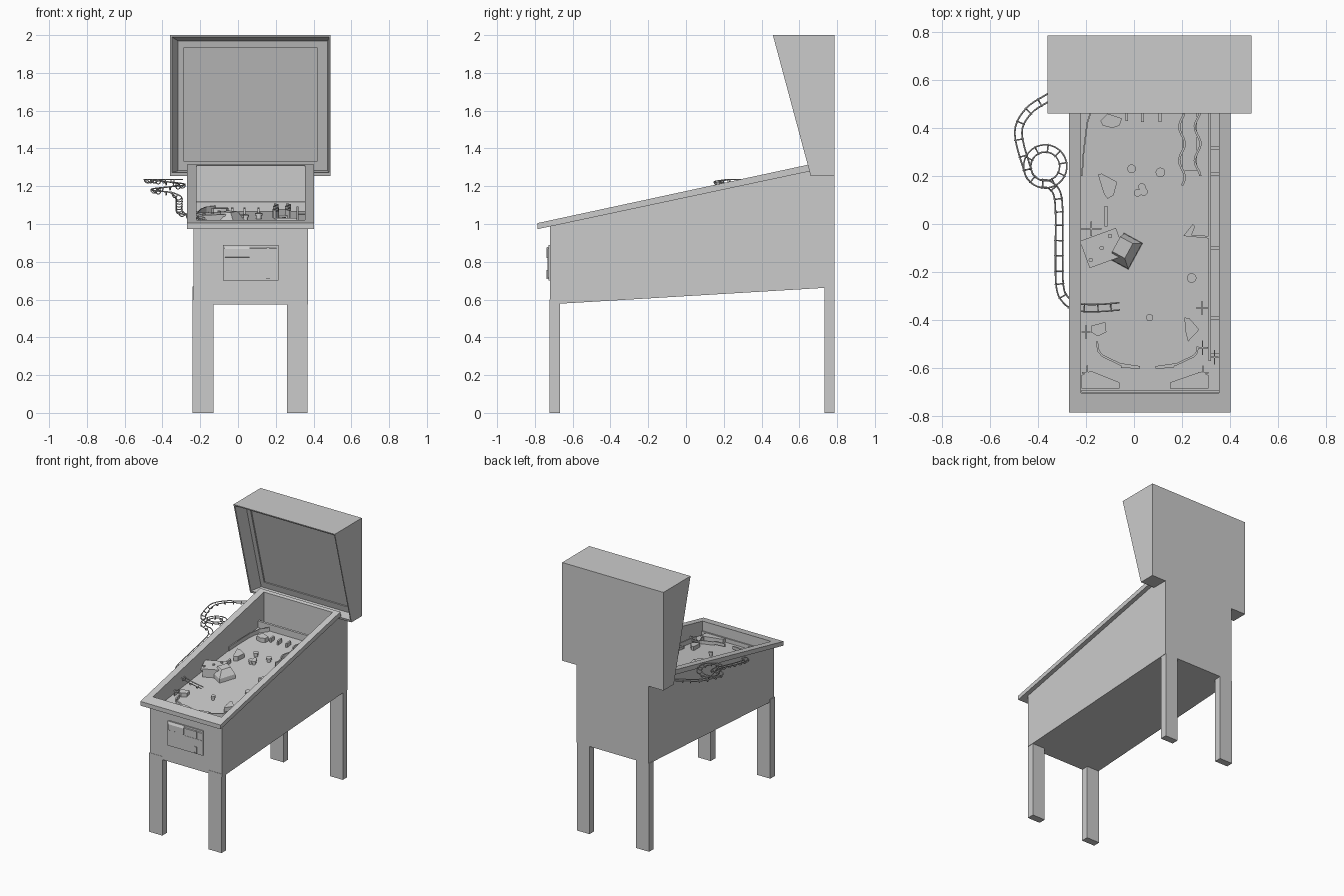
import bpy, bmesh, math
from mathutils import Vector

if "Cube" in bpy.data.objects:
    bpy.data.objects.remove(bpy.data.objects["Cube"])


def mesh_obj(name, verts, faces):
    me = bpy.data.meshes.new(name)
    me.from_pydata([tuple(v) for v in verts], [], faces)
    bm = bmesh.new()
    bm.from_mesh(me)
    bmesh.ops.recalc_face_normals(bm, faces=bm.faces)
    bm.to_mesh(me)
    bm.free()
    ob = bpy.data.objects.new(name, me)
    bpy.context.collection.objects.link(ob)
    return ob


def loft(name, rings):
    """Skin equal-sized rings of points and cap both ends."""
    n = len(rings[0])
    faces = [tuple(range(n)), tuple(range(len(rings) * n - n, len(rings) * n))]
    for r in range(len(rings) - 1):
        for i in range(n):
            j = (i + 1) % n
            faces.append((r * n + i, r * n + j, r * n + n + j, r * n + n + i))
    return mesh_obj(name, [p for r in rings for p in r], faces)


def side_prism(name, profile, x0, x1):
    return loft(name, [[(x, y, z) for y, z in profile] for x in (x0, x1)])


def box(name, x0, x1, y0, y1, z0, z1):
    return side_prism(name, [(y0, z0), (y1, z0), (y1, z1), (y0, z1)], x0, x1)


def field_z(y):
    return 0.92 + (y + 0.705) * 0.117


def plate(name, pts, h, base=-0.005):
    """Flat outline raised from the sloping playfield."""
    return loft(name, [[(x, y, field_z(y) + d) for x, y in pts] for d in (base, h)])


def path_normals(pts):
    out = []
    for i in range(len(pts)):
        d = Vector(pts[min(i + 1, len(pts) - 1)]) - Vector(pts[max(i - 1, 0)])
        out.append(Vector((-d.y, d.x, 0)).normalized())
    return out


def wall(name, pts, t, h, base=-0.005):
    p3 = [Vector((x, y, 0)) for x, y in pts]
    ns = path_normals(p3)
    left = [(p + n * t / 2).xy for p, n in zip(p3, ns)]
    right = [(p - n * t / 2).xy for p, n in zip(p3, ns)]
    return plate(name, left + right[::-1], h, base)


def disc(name, x, y, r, h, base=-0.005, n=16):
    a = [2 * math.pi * i / n for i in range(n)]
    return plate(name, [(x + r * math.cos(t), y + r * math.sin(t)) for t in a], h, base)


def tubes(name, paths, r):
    cu = bpy.data.curves.new(name, 'CURVE')
    cu.dimensions = '3D'
    cu.bevel_depth = r
    cu.bevel_resolution = 1
    cu.use_fill_caps = True
    for p in paths:
        s = cu.splines.new('POLY')
        s.points.add(len(p) - 1)
        for pt, c in zip(s.points, p):
            pt.co = (*c, 1)
    ob = bpy.data.objects.new(name, cu)
    bpy.context.collection.objects.link(ob)
    bpy.ops.object.select_all(action='DESELECT')
    bpy.context.view_layer.objects.active = ob
    ob.select_set(True)
    bpy.ops.object.convert(target='MESH')
    bpy.ops.object.shade_smooth_by_angle()


def smooth_path(pts, n=5):
    pts = [Vector(p) for p in pts]
    pts = [2 * pts[0] - pts[1]] + pts + [2 * pts[-1] - pts[-2]]
    out = []
    for i in range(1, len(pts) - 2):
        a, b, c, d = pts[i - 1:i + 3]
        for k in range(n):
            t = k / n
            out.append(0.5 * (2 * b + (c - a) * t + (2 * a - 5 * b + 4 * c - d) * t * t
                              + (3 * b - a - 3 * c + d) * t ** 3))
    return out + [pts[-2]]


def cut(ob, cutter):
    m = ob.modifiers.new('opening', 'BOOLEAN')
    m.operation = 'DIFFERENCE'
    m.solver = 'EXACT'
    m.object = cutter
    bpy.context.view_layer.objects.active = ob
    bpy.ops.object.modifier_apply(modifier=m.name)


# Cabinet and top rim, both hollowed by one opening down to the sloping playfield
cabinet = side_prism('cabinet', [(-0.72, 0.575), (0.785, 0.665), (0.785, 1.255), (0.66, 1.255),
                                 (0.655, 1.285), (-0.72, 0.988)], -0.235, 0.37)
rim = side_prism('top_rim', [(-0.785, 0.973), (0.66, 1.28), (0.652, 1.315), (-0.785, 1.005)], -0.27, 0.403)
opening = side_prism('opening_cutter', [(-0.705, field_z(-0.705)), (0.625, field_z(0.625)),
                                        (0.625, 1.5), (-0.705, 1.5)], -0.22, 0.355)
cut(cabinet, opening)
cut(rim, opening)
bpy.data.objects.remove(opening)

# Legs
for x0, x1, side in ((-0.24, -0.13, 'left'), (0.26, 0.367, 'right')):
    box('front_leg_' + side, x0, x1, -0.722, -0.667, 0, 0.6)
    box('back_leg_' + side, x0, x1, 0.732, 0.785, 0, 0.668)


# Backbox with a stepped display recess
def front_ring(x0, x1, z0, z1, d):
    def y(z):
        return 0.66 - (z - 1.255) * 0.2 / 0.745 + d
    return [(x0, y(z0), z0), (x1, y(z0), z0), (x1, y(z1), z1), (x0, y(z1), z1)]


loft('backbox', [
    [(-0.36, 0.785, 1.255), (0.49, 0.785, 1.255), (0.49, 0.785, 2), (-0.36, 0.785, 2)],
    front_ring(-0.36, 0.49, 1.255, 2.0, 0),
    front_ring(-0.35, 0.483, 1.272, 1.99, 0),
    front_ring(-0.318, 0.475, 1.282, 1.97, 0.08),
    front_ring(-0.285, 0.418, 1.33, 1.935, 0.08),
    front_ring(-0.285, 0.418, 1.33, 1.935, 0.09)])

# Coin door
box('coin_door', -0.08, 0.215, -0.728, -0.715, 0.70, 0.888)
side_prism('coin_door_panel', [(-0.72, 0.71), (-0.733, 0.715), (-0.733, 0.87), (-0.72, 0.88)], -0.072, 0.205)
side_prism('coin_door_hood', [(-0.73, 0.82), (-0.738, 0.825), (-0.738, 0.868), (-0.73, 0.882)], -0.07, 0.06)
box('coin_door_seam', 0.06, 0.205, -0.735, -0.72, 0.812, 0.816)
for z0, z1 in ((0.82, 0.875), (0.71, 0.757)):
    box('coin_slot', 0.15, 0.167, -0.739, -0.72, z0, z1)

# Lane rails, back panel and bottom bar
wall('shooter_lane_wall', [(0.315, -0.57), (0.315, 0.47)], 0.01, 0.035)
for i, (y0, y1) in enumerate(((-0.54, -0.395), (-0.385, -0.105), (-0.095, 0.205), (0.215, 0.31), (0.32, 0.46))):
    wall('shooter_lane_bed_%d' % i, [(0.337, y0), (0.337, y1)], 0.034, 0.012)
wall('back_panel', [(-0.219, 0.56), (0.354, 0.56)], 0.015, 0.05)
wall('bottom_bar', [(-0.219, -0.697), (0.354, -0.697)], 0.012, 0.03)
wall('back_left_arc', [(-0.217, 0.2), (-0.21, 0.3), (-0.195, 0.42), (-0.17, 0.5), (-0.12, 0.55)], 0.006, 0.03)

# Wavy ramp walls
for x, y0, amp in ((0.2, 0.16, 0.012), (0.265, 0.2, 0.012)):
    ys = [y0 + (0.52 - y0) * i / 20 for i in range(21)]
    wall('wavy_ramp_wall', [(x + amp * math.sin((y - 0.16) * 45), y) for y in ys], 0.009, 0.045)
wall('ramp_bed', [(0.232, 0.22), (0.232, 0.54)], 0.06, 0.015)

# Aprons, guides, flippers and slingshots
plate('apron_left', [(-0.219, -0.63), (-0.18, -0.612), (-0.06, -0.66), (-0.06, -0.685), (-0.219, -0.685)], 0.03)
plate('apron_right', [(0.31, -0.63), (0.28, -0.615), (0.15, -0.66), (0.15, -0.685), (0.31, -0.685)], 0.03)
wall('lane_guide_left', [(-0.155, -0.49), (-0.148, -0.53), (-0.13, -0.55), (-0.05, -0.588)], 0.009, 0.025)
wall('lane_guide_right', [(0.265, -0.51), (0.262, -0.535), (0.25, -0.55), (0.17, -0.588)], 0.009, 0.025)
plate('flipper_left', [(-0.055, -0.58), (0.025, -0.592), (0.025, -0.602), (-0.055, -0.6)], 0.03, 0.008)
plate('flipper_right', [(0.175, -0.58), (0.09, -0.592), (0.09, -0.602), (0.165, -0.6)], 0.03, 0.008)
plate('slingshot_left', [(-0.18, -0.425), (-0.12, -0.408), (-0.115, -0.45), (-0.15, -0.468), (-0.18, -0.45)], 0.03)
plate('slingshot_right', [(0.21, -0.39), (0.23, -0.392), (0.272, -0.44), (0.225, -0.49), (0.215, -0.45)], 0.03)

# Thin gates, each a crossbar with a stem
for x, y, w in ((-0.178, -0.02, 0.042), (0.283, -0.35, 0.025), (-0.195, -0.62, 0.022),
                (0.288, -0.62, 0.022), (0.335, -0.555, 0.018), (0.285, -0.515, 0.024), (-0.2, -0.45, 0.018)):
    wall('gate_bar', [(x - w, y), (x + w, y)], 0.006, 0.028, 0.016)
    wall('gate_stem', [(x, y - 0.03), (x, y + 0.03)], 0.005, 0.022)

# Posts and bumpers
for x, y, r in ((-0.01, 0.23, 0.018), (0.11, 0.215, 0.02), (0.24, -0.225, 0.02), (0.065, -0.39, 0.015),
                (0.015, 0.13, 0.016), (0.04, 0.135, 0.017), (0.033, 0.155, 0.015)):
    disc('bumper_post', x, y, r * 0.7, 0.02)
    disc('bumper_cap', x, y, r, 0.03, 0.018)
for x, y0, y1 in ((0.035, 0.425, 0.47), (0.108, 0.425, 0.47), (-0.117, -0.01, 0.075), (-0.03, 0.43, 0.47)):
    wall('lane_divider', [(x, y0), (x, y1)], 0.012, 0.03)

# Raised plastic covers
plate('cover_upper', [(-0.15, 0.205), (-0.135, 0.21), (-0.07, 0.175), (-0.085, 0.12), (-0.11, 0.105), (-0.125, 0.125)], 0.032)
plate('cover_back', [(-0.14, 0.43), (-0.11, 0.46), (-0.05, 0.44), (-0.06, 0.41), (-0.09, 0.4), (-0.13, 0.41)], 0.032)
plate('cover_right', [(0.205, -0.05), (0.245, 0.0), (0.255, -0.01), (0.24, -0.045), (0.31, -0.05), (0.31, -0.06)], 0.035)


# Toy house: tilted deck and a flared roof
def turned(cx, cy, w, d, ang):
    c, s = math.cos(ang), math.sin(ang)
    return [(cx + u * w * c - v * d * s, cy + u * w * s + v * d * c)
            for u, v in ((-.5, -.5), (.5, -.5), (.5, .5), (-.5, .5))]


plate('toy_body', turned(-0.13, -0.105, 0.13, 0.1, 0.35), 0.055)
plate('toy_deck', turned(-0.13, -0.1, 0.16, 0.12, 0.35), 0.065, 0.053)
loft('toy_roof', [[(x, y, field_z(y) + h) for x, y in turned(-0.033 - o, -0.113 + o, w, d, -0.5)]
                  for h, w, d, o in ((-0.005, 0.09, 0.125, 0), (0.03, 0.085, 0.12, 0), (0.075, 0.06, 0.07, 0.015))])
for x, y in ((-0.18, -0.15), (-0.135, -0.1), (-0.1, -0.05)):
    disc('toy_knob', x, y, 0.009, 0.073, 0.06, 10)

# Wire ramp outside the left wall: lead-in, spiral loop, straight run, re-entry
guide = [(-0.3, 0.56, 1.235), (-0.36, 0.525, 1.235), (-0.44, 0.47, 1.235), (-0.482, 0.38, 1.235)]
for i in range(16):
    a = math.radians(190 + 30 * i)
    guide.append((-0.37 + 0.075 * math.cos(a), 0.24 + 0.075 * math.sin(a), 1.235 - 0.0045 * i))
guide += [(-0.322, 0.13, 1.15), (-0.312, 0.05, 1.135), (-0.312, -0.1, 1.1), (-0.31, -0.25, 1.07),
          (-0.29, -0.31, 1.055), (-0.24, -0.345, 1.04), (-0.15, -0.35, 1.015), (-0.06, -0.343, 0.995)]
centre = smooth_path(guide)
normals = path_normals(centre)
half = 0.015
tubes('wire_ramp_rails', [[p + n * half * s for p, n in zip(centre, normals)] for s in (-1, 1)], 0.0035)
hoops, run = [], 0
for i in range(1, len(centre)):
    run += (centre[i] - centre[i - 1]).length
    if run > 0.045:
        run = 0
        hoops.append([centre[i] + normals[i] * half * 1.2 * math.cos(t) - Vector((0, 0, half * 1.2 * math.sin(t)))
                      for t in [math.pi * k / 6 for k in range(7)]])
tubes('wire_ramp_hoops', hoops, 0.003)
